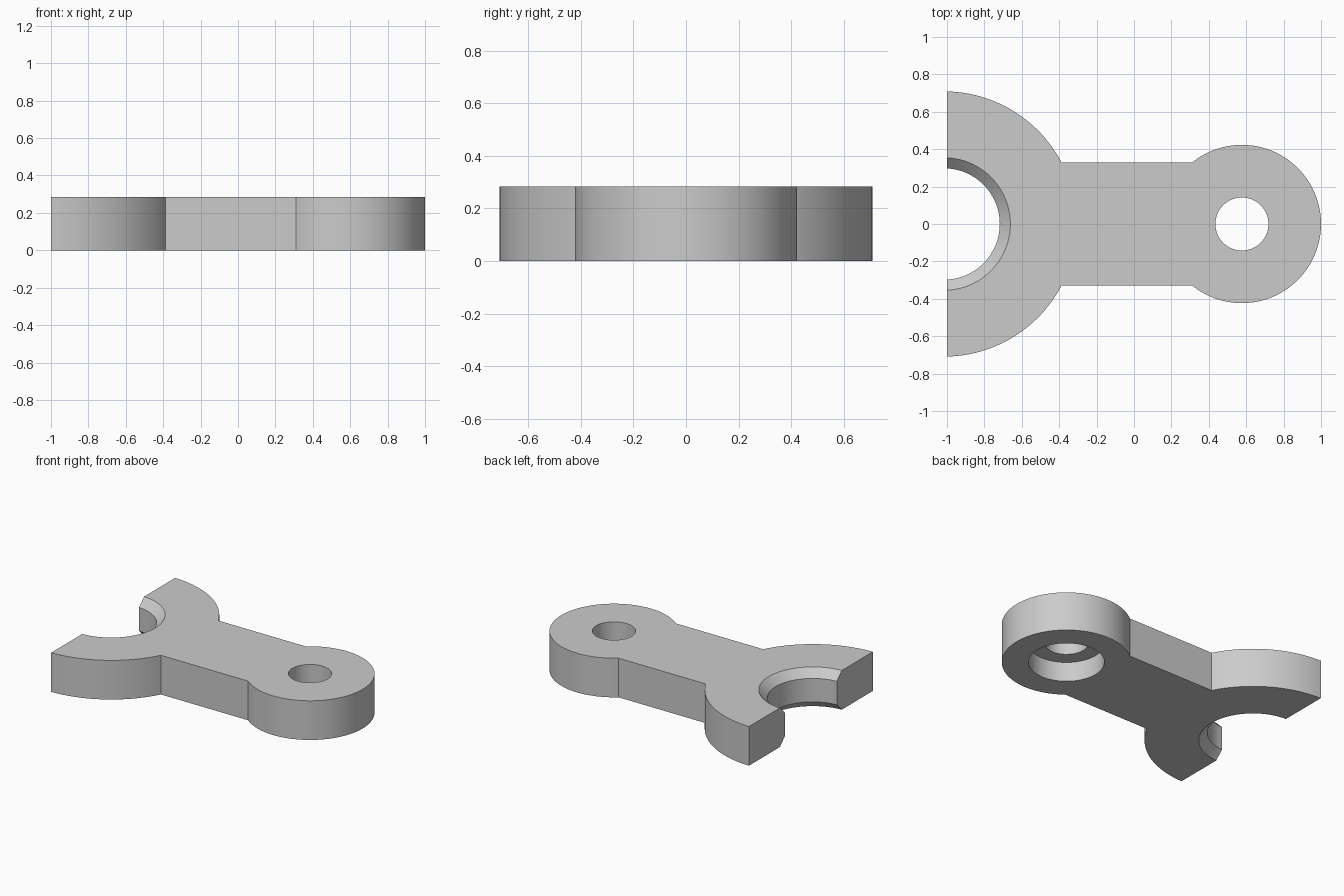
import bpy
import bmesh
from math import acos, asin, cos, sin, pi

cube = bpy.data.objects.get("Cube")
if cube:
    bpy.data.objects.remove(cube, do_unlink=True)

UNIT = 0.1418
HEIGHT = 2 * UNIT
RING_X, RING_R = -1.0155, 5 * UNIT
EYE_X, EYE_R = 0.577, 0.423
ARM_HALF = 0.329
SEGMENTS = 96

grey = bpy.data.materials.new("plain grey")
grey.use_nodes = True
grey.diffuse_color = (0.6, 0.6, 0.6, 1)
grey.node_tree.nodes["Principled BSDF"].inputs["Base Color"].default_value = (0.6, 0.6, 0.6, 1)


def make_object(name, bm):
    bmesh.ops.recalc_face_normals(bm, faces=bm.faces)
    mesh = bpy.data.meshes.new(name)
    bm.to_mesh(mesh)
    bm.free()
    obj = bpy.data.objects.new(name, mesh)
    bpy.context.collection.objects.link(obj)
    return obj


def arc(cx, r, start, end, steps):
    angles = [start + (end - start) * i / steps for i in range(steps + 1)]
    return [(cx + r * cos(a), r * sin(a)) for a in angles]


def lathe(name, cx, profile):
    """Closed solid of revolution about a vertical axis; profile is (radius, z)."""
    bm = bmesh.new()
    rings = []
    for r, z in profile:
        points = arc(cx, r, 0, 2 * pi, SEGMENTS)[:-1]
        rings.append([bm.verts.new((x, y, z)) for x, y in points])
    for low, high in zip(rings, rings[1:]):
        for i in range(SEGMENTS):
            j = (i + 1) % SEGMENTS
            bm.faces.new((low[i], low[j], high[j], high[i]))
    bm.faces.new(rings[0])
    bm.faces.new(rings[-1])
    return make_object(name, bm)


# Plate outline: half ring, straight arm and round eye
ring_end = acos((-1 - RING_X) / RING_R)
ring_arm = asin(ARM_HALF / RING_R)
eye_arm = pi - asin(ARM_HALF / EYE_R)
outline = (arc(RING_X, RING_R, -ring_end, -ring_arm, 24)
           + arc(EYE_X, EYE_R, -eye_arm, eye_arm, 72)
           + arc(RING_X, RING_R, ring_arm, ring_end, 24))
bm = bmesh.new()
base = bm.faces.new([bm.verts.new((x, y, 0)) for x, y in outline])
extruded = bmesh.ops.extrude_face_region(bm, geom=[base])["geom"]
top = [v for v in extruded if isinstance(v, bmesh.types.BMVert)]
bmesh.ops.translate(bm, verts=top, vec=(0, 0, HEIGHT))
link = make_object("link_arm", bm)
link.data.materials.append(grey)

# Half bore with a chamfer at both rims, and a counterbored hole in the eye
MARGIN = 0.05
BORE, RIM = 2.1 * UNIT, 2.5 * UNIT
CHAMFER = RIM - BORE
cutters = [
    lathe("bore_cutter", RING_X, [
        (RIM, -MARGIN), (RIM, 0), (BORE, CHAMFER),
        (BORE, HEIGHT - CHAMFER), (RIM, HEIGHT), (RIM, HEIGHT + MARGIN)]),
    lathe("eye_cutter", EYE_X, [
        (1.75 * UNIT, -MARGIN), (1.75 * UNIT, UNIT),
        (UNIT, UNIT), (UNIT, HEIGHT + MARGIN)]),
]

bpy.ops.object.select_all(action="DESELECT")
bpy.context.view_layer.objects.active = link
link.select_set(True)
for cutter in cutters:
    cutter.hide_render = True
    cut = link.modifiers.new(cutter.name, "BOOLEAN")
    cut.operation = "DIFFERENCE"
    cut.solver = "EXACT"
    cut.object = cutter
    bpy.ops.object.modifier_apply(modifier=cut.name)
    bpy.data.objects.remove(cutter, do_unlink=True)

bpy.ops.object.shade_smooth_by_angle()
